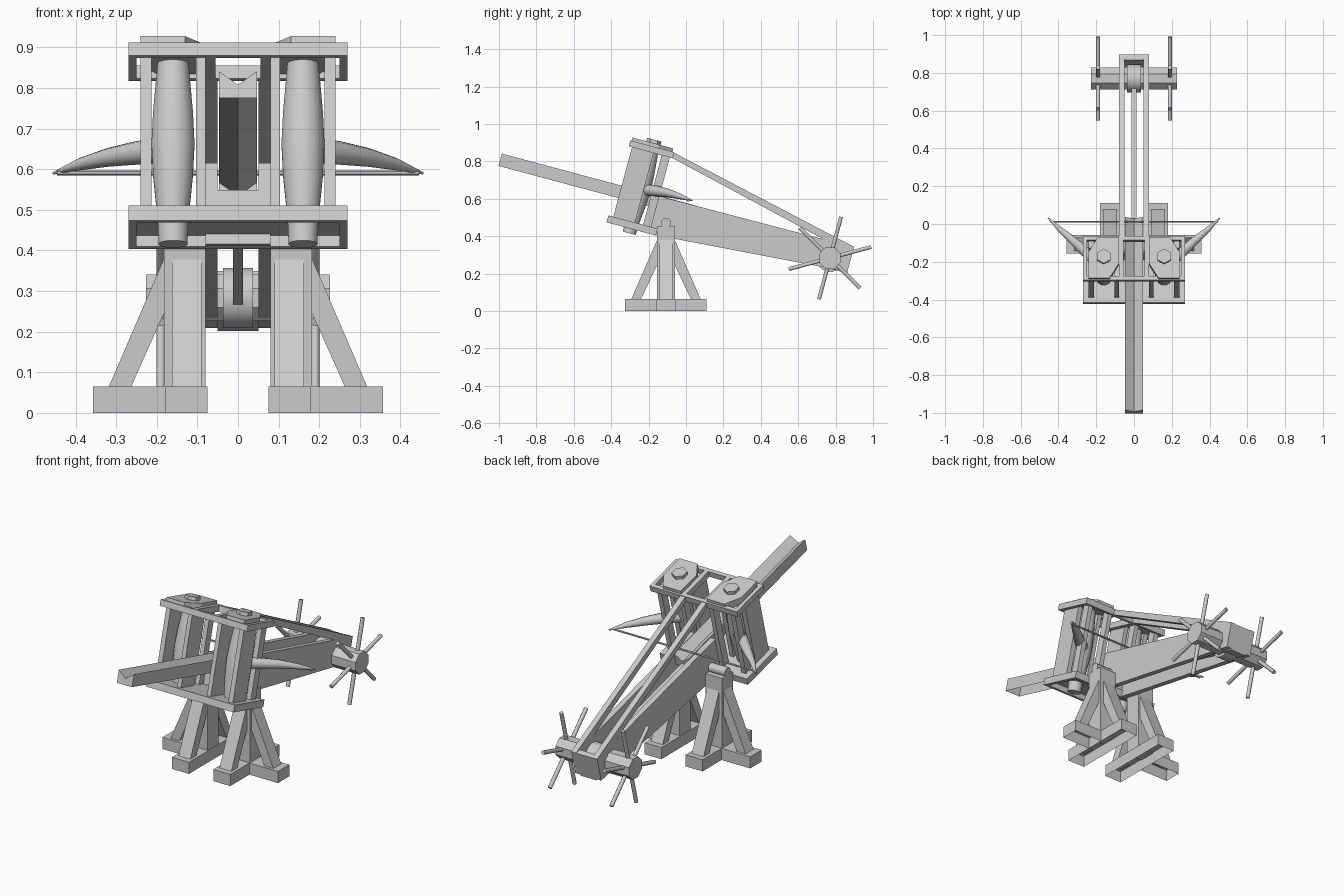
import bpy, bmesh, math
from mathutils import Matrix, Vector

if "Cube" in bpy.data.objects:
    bpy.data.objects.remove(bpy.data.objects["Cube"])

wood = bpy.data.materials.new("pale grey")
wood.diffuse_color = (0.6, 0.6, 0.6, 1)
wood.use_nodes = True
wood.node_tree.nodes["Principled BSDF"].inputs["Base Color"].default_value = wood.diffuse_color

LEVEL = Matrix.Identity(4)
# the firing stock is pitched 15 degrees about the pivot
TILT = Matrix.Translation((0, -0.1, 0.48)) @ Matrix.Rotation(math.radians(-15), 4, 'X')


def finish(name, bm, frame=LEVEL, mirror=False, smooth=False):
    bmesh.ops.recalc_face_normals(bm, faces=bm.faces)
    bm.transform(frame)
    mesh = bpy.data.meshes.new(name)
    bm.to_mesh(mesh)
    bm.free()
    mesh.materials.append(wood)
    ob = bpy.data.objects.new(name, mesh)
    bpy.context.collection.objects.link(ob)
    if mirror:
        ob.modifiers.new("mirror", 'MIRROR').use_clip = False
    if smooth:
        bpy.ops.object.select_all(action='DESELECT')
        ob.select_set(True)
        bpy.context.view_layer.objects.active = ob
        bpy.ops.object.shade_smooth_by_angle(angle=math.radians(50))
    return ob


def prism(name, pts, lo, hi, axis='x', frame=LEVEL, mirror=False, open_bottom=False):
    """Extrude a 2D outline along one axis."""
    put = {'x': lambda p, t: (t, p[0], p[1]),
           'y': lambda p, t: (p[0], t, p[1]),
           'z': lambda p, t: (p[0], p[1], t)}[axis]
    bm = bmesh.new()
    a = [bm.verts.new(put(p, lo)) for p in pts]
    b = [bm.verts.new(put(p, hi)) for p in pts]
    bm.faces.new(a)
    bm.faces.new(b)
    for i in range(len(pts)):
        j = (i + 1) % len(pts)
        bm.faces.new((a[i], a[j], b[j], b[i]))
    bmesh.ops.recalc_face_normals(bm, faces=bm.faces)
    if open_bottom:
        bm.normal_update()
        low = [f for f in bm.faces if f.normal.z < -0.99]
        bmesh.ops.delete(bm, geom=low, context='FACES')
    return finish(name, bm, frame, mirror)


def box(name, x, y, z, **kw):
    return prism(name, [(y[0], z[0]), (y[1], z[0]), (y[1], z[1]), (y[0], z[1])], x[0], x[1], **kw)


def tube(name, rings, sides, frame=LEVEL, mirror=False, smooth=True):
    """Sweep a circle along (point, radius) pairs."""
    bm = bmesh.new()
    pts = [Vector(p) for p, r in rings]
    loops = []
    for i, (p, r) in enumerate(rings):
        d = pts[min(i + 1, len(pts) - 1)] - pts[max(i - 1, 0)]
        q = d.to_track_quat('Z', 'Y')
        loops.append([bm.verts.new(pts[i] + q @ Vector((
            r * math.cos(math.tau * (k + .5) / sides), r * math.sin(math.tau * (k + .5) / sides), 0)))
            for k in range(sides)])
    for u, v in zip(loops, loops[1:]):
        for k in range(sides):
            j = (k + 1) % sides
            bm.faces.new((u[k], u[j], v[j], v[k]))
    bm.faces.new(loops[0])
    bm.faces.new(loops[-1])
    return finish(name, bm, frame, mirror, smooth)


# Stands: crossed feet, post, braces and pivot pin
PY = -0.107
box("foot_lengthwise", (.075, .18), (-.325, .11), (0, .065), mirror=True, open_bottom=True)
box("foot_sideways", (.18, .357), (PY - .05, PY + .05), (0, .065), mirror=True, open_bottom=True)
box("stand_post", (.08, .182), (PY - .048, PY + .048), (.06, .455), mirror=True)
for name, s in (("front_brace", -1), ("back_brace", 1)):
    prism(name, [(PY + s * y, z) for y, z in ((.135, .06), (.187, .06), (.045, .385), (.045, .25))],
          .09, .163, mirror=True)
prism("side_brace", [(.265, .06), (.32, .06), (.18, .385), (.18, .25)],
      PY - .035, PY + .035, axis='y', mirror=True)
tube("pivot_pin", [((.075, PY, .472), .026), ((.182, PY, .472), .026)], 8, mirror=True)

# Stock: tapered rails, end plates, grooved trough, centre bar
T = dict(frame=TILT)
prism("stock_rail", [(-.08, .118), (1, .124), (1, -.012), (-.04, -.088), (-.08, -.088)],
      .05, .08, mirror=True, **T)
box("stock_front_plate", (-.05, .05), (-.08, -.05), (-.088, .05), **T)
box("stock_end_plate", (-.05, .05), (.968, 1), (-.012, .124), **T)
box("stock_end_floor", (-.05, .05), (.9, 1), (-.02, -.005), **T)
prism("trough", [(-.047, .052), (.047, .052), (.047, .12), (0, .085), (-.047, .12)],
      -.948, .11, axis='y', open_bottom=True, **T)
box("centre_bar", (-.012, .012), (.05, .9), (.0, .07), **T)
prism("upper_strut", [(-.07, .365), (-.07, .335), (.93, .1), (1, .1), (1, .126)],
      .05, .08, mirror=True, **T)

# Spring frame: lower tray
box("lower_plate", (-.27, .27), (-.312, -.04), (-.062, -.052), **T)
for name, y in (("lower_front_bar", (-.312, -.29)), ("lower_back_bar", (-.062, -.04))):
    box(name, (-.27, .27), y, (-.09, -.054), **T)
box("lower_side_bar", (.25, .27), (-.29, -.062), (-.09, -.054), mirror=True, **T)

# Spring frame: upper open frame
for name, y in (("upper_front_bar", (-.302, -.28)), ("upper_back_bar", (-.083, -.06))):
    box(name, (-.27, .27), y, (.333, .366), **T)
box("upper_side_bar", (.25, .27), (-.28, -.083), (.333, .366), mirror=True, **T)
box("upper_inner_bar", (.055, .08), (-.28, -.083), (.333, .366), mirror=True, **T)

# Spring frame: uprights either side of each rope bundle
for name, x in (("outer_upright", (.213, .24)), ("inner_upright", (.08, .104))):
    box(name + "_front", x, (-.285, -.165), (-.055, .345), mirror=True, **T)
    box(name + "_back", x, (-.12, -.075), (-.055, .345), mirror=True, **T)

# Rope bundles with cap plates and bolts
RA = -.18
tube("rope_bundle", [((.16, RA, z), r) for z, r in
     ((-.115, .036), (-.05, .039), (.06, .05), (.14, .054), (.22, .05), (.345, .039))],
     16, mirror=True, **T)
prism("cap_plate", [(.13, -.295), (.24, -.295), (.24, -.15), (.19, -.07), (.08, -.07), (.08, -.215)],
      .345, .384, axis='z', mirror=True, **T)
tube("cap_bolt", [((.16, RA, .38), .04), ((.16, RA, .403), .04)], 6, mirror=True, smooth=False, **T)

# Bow arms and string
tube("bow_arm", [((.17, -.22, .648), .031), ((.25, -.155, .64), .029), ((.32, -.09, .629), .023),
                 ((.39, -.03, .612), .015), ((.455, .032, .59), .003)], 10, mirror=True)
tube("bow_string", [((-.445, .012, .591), .006), ((.445, .012, .591), .006)], 6)

# Windlass: drum, rope winding and spoked handles
WY, WZ = .77, .283
tube("windlass_drum", [((-.227, WY, WZ), .062), ((.227, WY, WZ), .062)], 8, smooth=False)
tube("rope_winding", [((-.037, WY, WZ), .075), ((.037, WY, WZ), .075)], 16)
for k in range(6):
    t = math.radians(15 + 60 * k)
    d = Vector((0, math.cos(t), math.sin(t)))
    c = Vector((.19, WY, WZ))
    tube("windlass_spoke", [(c + d * .04, .011), (c + d * .228, .011)], 8, mirror=True)
